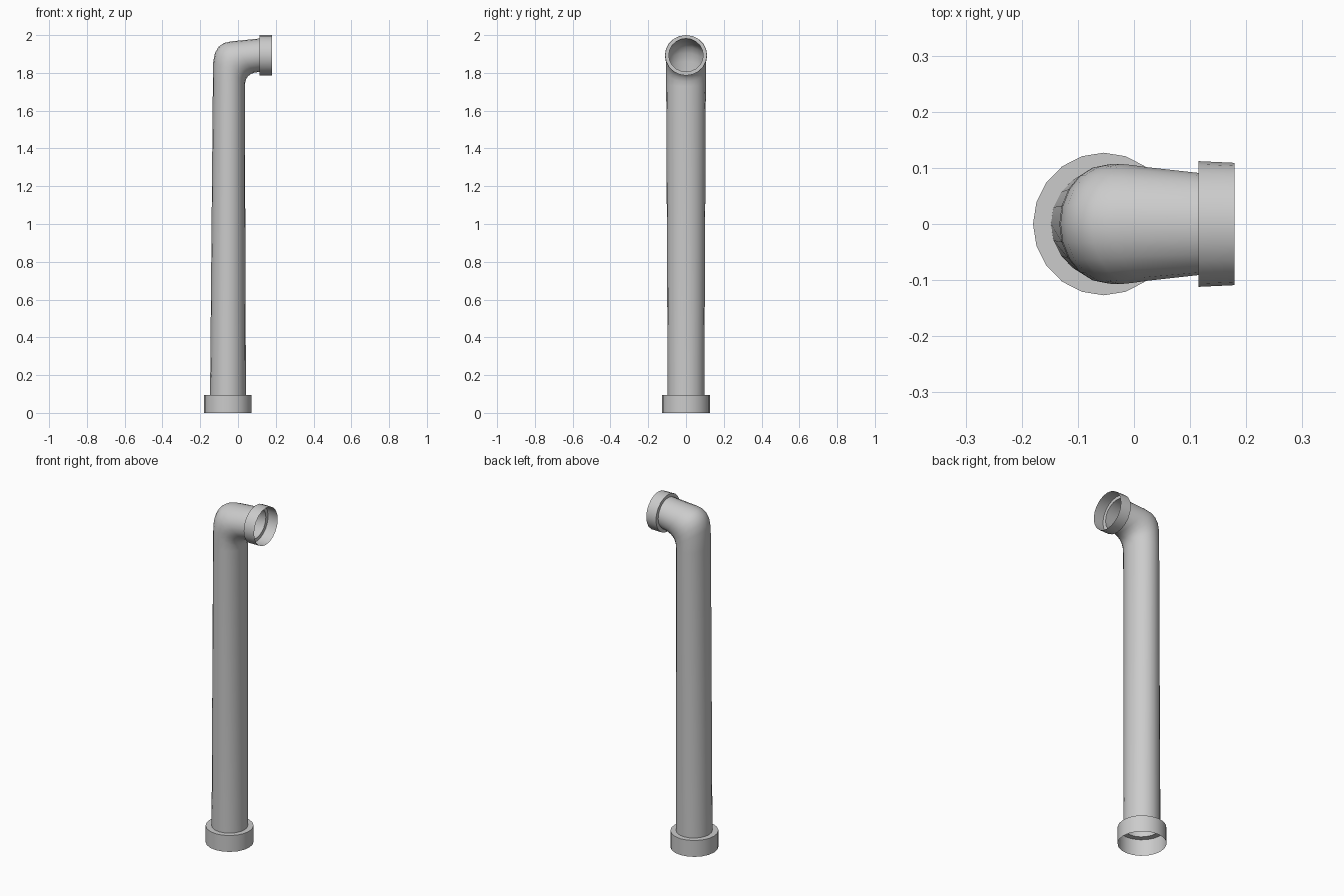
import bpy, bmesh, math
from mathutils import Vector

if "Cube" in bpy.data.objects:
    bpy.data.objects.remove(bpy.data.objects["Cube"])

SIDES = 20


def loft(name, sections):
    """Open thin shell through elliptical rings.
    Each section: outer point (x, z), inner point (x, z), half width in y."""
    bm = bmesh.new()
    rings = []
    for (ox, oz), (ix, iz), half_y in sections:
        mid = Vector(((ox + ix) / 2, 0, (oz + iz) / 2))
        axis = Vector(((ix - ox) / 2, 0, (iz - oz) / 2))
        ring = []
        for i in range(SIDES):
            a = math.tau * i / SIDES
            ring.append(bm.verts.new(mid + axis * math.cos(a) + Vector((0, half_y * math.sin(a), 0))))
        rings.append(ring)
    for lower, upper in zip(rings, rings[1:]):
        for i in range(SIDES):
            j = (i + 1) % SIDES
            bm.faces.new((lower[i], lower[j], upper[j], upper[i]))
    mesh = bpy.data.meshes.new(name)
    bm.to_mesh(mesh)
    bm.free()
    obj = bpy.data.objects.new(name, mesh)
    bpy.context.collection.objects.link(obj)
    bpy.ops.object.select_all(action='DESELECT')
    obj.select_set(True)
    bpy.context.view_layer.objects.active = obj
    bpy.ops.object.shade_smooth_by_angle(angle=math.radians(35))
    return obj


def level(x, z, rx, ry):
    return ((x - rx, z), (x + rx, z), ry)


def upright(x, z, rz, ry):
    return ((x, z + rz), (x, z - rz), ry)


# Tapered upright pipe with a tight elbow at the top
loft("pipe", [
    level(-0.053, 0.095, 0.095, 0.097),
    ((-0.133, 1.75), (0.036, 1.73), 0.105),
    ((-0.131, 1.86), (0.039, 1.755), 0.106),
    ((-0.122, 1.905), (0.046, 1.773), 0.107),
    ((-0.103, 1.938), (0.056, 1.785), 0.107),
    ((-0.075, 1.958), (0.069, 1.794), 0.105),
    ((-0.035, 1.967), (0.085, 1.801), 0.101),
    upright(0.115, 1.894, 0.088, 0.091),
])

# Wide open collar at the foot, stepping in to the pipe
loft("base_collar", [
    level(-0.054, 0.0, 0.126, 0.127),
    level(-0.054, 0.095, 0.126, 0.127),
    level(-0.053, 0.095, 0.095, 0.097),
])

# Open collar at the outlet
loft("outlet_collar", [
    upright(0.115, 1.894, 0.088, 0.091),
    upright(0.115, 1.893, 0.107, 0.112),
    upright(0.179, 1.893, 0.107, 0.109),
])
